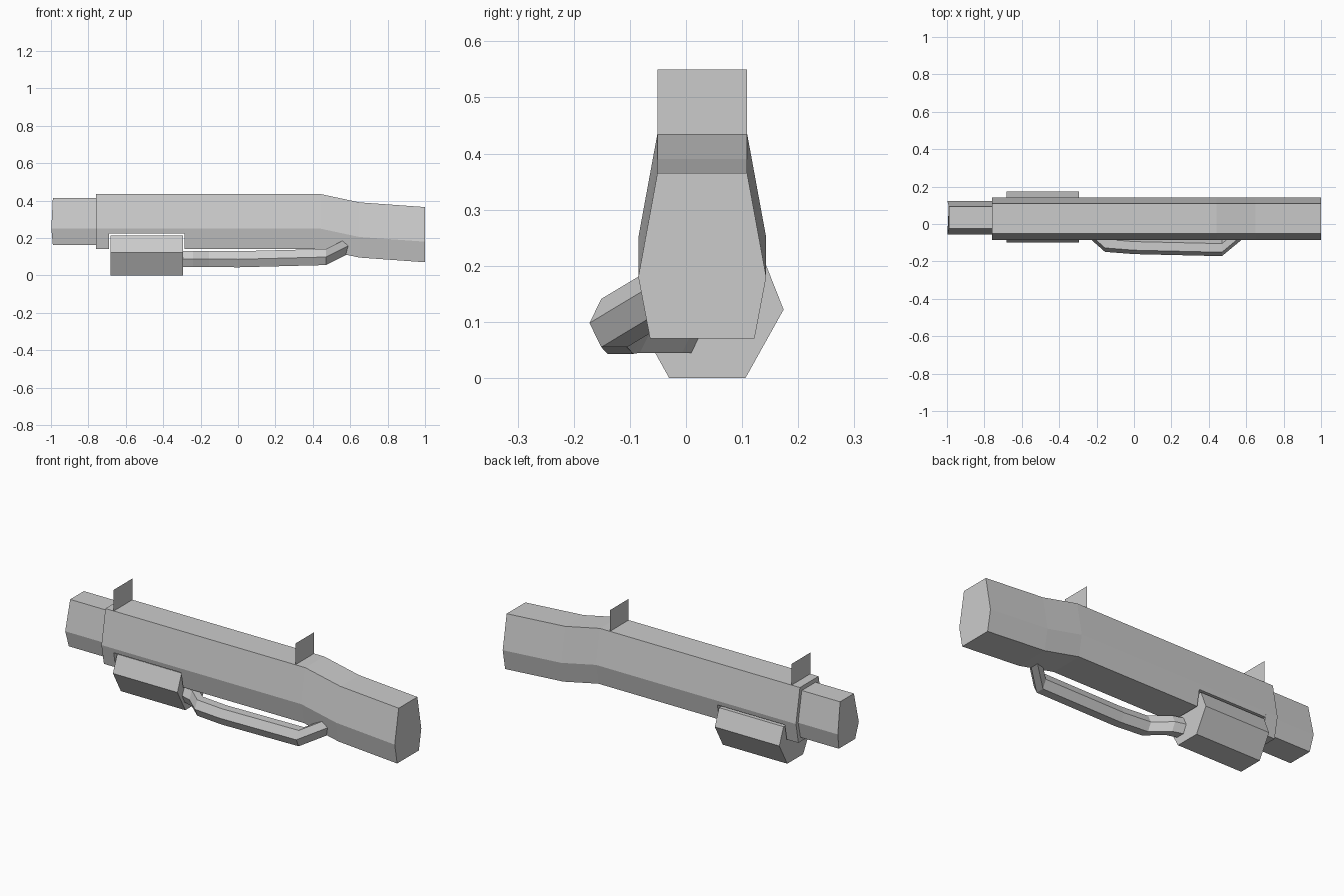
import bpy, bmesh

if "Cube" in bpy.data.objects:
    bpy.data.objects.remove(bpy.data.objects["Cube"])

YC = 0.029  # centre line of the barrel


def loft(name, sections):
    """Skin a list of equal-length rings of points, with capped ends."""
    bm = bmesh.new()
    rings = [[bm.verts.new(p) for p in s] for s in sections]
    n = len(rings[0])
    for a, b in zip(rings, rings[1:]):
        for i in range(n):
            j = (i + 1) % n
            bm.faces.new((a[i], a[j], b[j], b[i]))
    bm.faces.new(rings[0])
    bm.faces.new(rings[-1])
    bmesh.ops.recalc_face_normals(bm, faces=bm.faces)
    mesh = bpy.data.meshes.new(name)
    bm.to_mesh(mesh)
    bm.free()
    ob = bpy.data.objects.new(name, mesh)
    bpy.context.collection.objects.link(ob)
    return ob


def hexagon(x, yc, top, mid, low, bulge=0.0):
    """Six-sided ring at x; top, mid and low are (half width, z)."""
    (tw, tz), (mw, mz), (lw, lz) = top, mid, low
    return [(x, yc - tw, tz), (x, yc + tw, tz), (x - bulge, yc + mw, mz),
            (x, yc + lw, lz), (x, yc - lw, lz), (x - bulge, yc - mw, mz)]


def body_ring(x, dz=0.0, low=(0.093, 0.14)):
    return hexagon(x, YC, (0.08, 0.435 + dz), (0.114, 0.25 + dz),
                   (low[0], low[1] + dz))


# main body, with a slot in the underside for the sliding grip
slot = (0.109, 0.225)
loft("main_body", [
    body_ring(-0.76), body_ring(-0.69), body_ring(-0.69, low=slot),
    body_ring(-0.285, low=slot), body_ring(-0.285),
    body_ring(0.44), body_ring(0.65, -0.045), body_ring(1.0, -0.07)])

# muzzle
muzzle = ((0.059, 0.413), (0.09, 0.25), (0.07, 0.163))
loft("muzzle", [hexagon(-0.99, 0.034, *muzzle, bulge=0.008),
                hexagon(-0.755, 0.034, *muzzle)])

# fore grip under the body
grip = ((0.10, 0.213), (0.136, 0.122), (0.068, 0.0))
loft("fore_grip", [hexagon(x, 0.038, *grip) for x in (-0.682, -0.295)])

# side handle, a bent six-sided bar
path = [(-0.30, -0.012, 0.088), (-0.24, -0.03, 0.088), (-0.155, -0.105, 0.088),
        (0.0, -0.117, 0.086), (0.47, -0.128, 0.098), (0.60, -0.02, 0.163)]
loft("side_handle", [
    hexagon(x, y, (0.023, z + 0.043), (0.044, z), (0.023, z - 0.043))
    for x, y, z in path])

# thin plate sights
for name, x in (("front_sight", -0.71), ("rear_sight", 0.38)):
    mesh = bpy.data.meshes.new(name)
    mesh.from_pydata([(x, YC - 0.08, 0.435), (x, YC + 0.08, 0.435),
                      (x, YC + 0.08, 0.55), (x, YC - 0.08, 0.55)],
                     [], [(0, 1, 2, 3)])
    bpy.context.collection.objects.link(bpy.data.objects.new(name, mesh))
